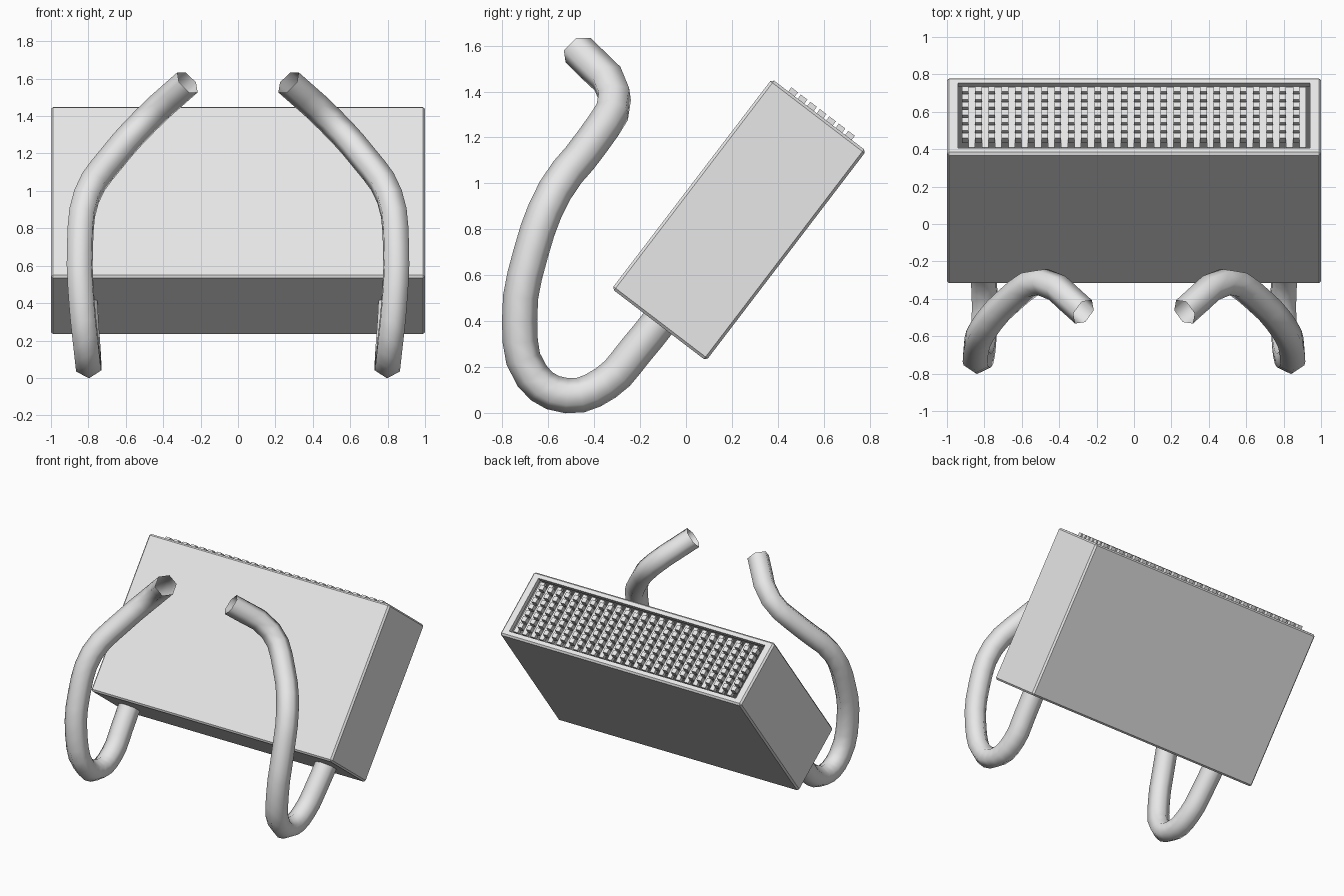
import bpy, bmesh
from mathutils import Matrix, Vector

if "Cube" in bpy.data.objects:
    bpy.data.objects.remove(bpy.data.objects["Cube"])

grey = bpy.data.materials.new("light_grey")
grey.use_nodes = True
grey.diffuse_color = (0.8, 0.8, 0.8, 1)
grey.node_tree.nodes["Principled BSDF"].inputs["Base Color"].default_value = (0.8, 0.8, 0.8, 1)

WIDTH, DEPTH, HEIGHT = 2.0, 0.517, 1.15
TOP = HEIGHT / 2
TILT = Matrix.Translation((0, 0.231, 0.841)) @ Matrix.Rotation(-0.652, 4, 'X')


def finish(name, bm):
    """Turn a bmesh into a tilted object."""
    mesh = bpy.data.meshes.new(name)
    bm.to_mesh(mesh)
    bm.free()
    obj = bpy.data.objects.new(name, mesh)
    bpy.context.collection.objects.link(obj)
    mesh.materials.append(grey)
    obj.matrix_world = TILT
    return obj


def add_box(bm, size, centre):
    matrix = Matrix.Translation(centre) @ Matrix.Diagonal((*size, 1))
    return bmesh.ops.create_cube(bm, size=1, matrix=matrix)


# Hollow case with chamfered edges and an open, lipped top
bm = bmesh.new()
add_box(bm, (WIDTH, DEPTH, HEIGHT), (0, 0, 0))
bmesh.ops.bevel(bm, geom=bm.edges[:], offset=0.012, segments=1, affect='EDGES')
top = max(bm.faces, key=lambda f: f.calc_center_median().z)
bmesh.ops.inset_region(bm, faces=[top], thickness=0.04)
for v in top.verts:
    v.co.x *= 0.98
lip = bmesh.ops.extrude_discrete_faces(bm, faces=[top])["faces"][0]
bmesh.ops.translate(bm, verts=lip.verts[:], vec=(0, 0, -0.035))
bmesh.ops.delete(bm, geom=[lip], context='FACES_ONLY')
finish("case", bm)

# Grille: long slats with short raised rungs in the gaps
COLUMNS, ROWS = 26, 7
pitch = 1.84 / COLUMNS
slats, rungs = bmesh.new(), bmesh.new()
for i in range(COLUMNS):
    x = (i - (COLUMNS - 1) / 2) * pitch
    add_box(slats, (pitch / 2, 0.41, 0.03), (x + pitch / 4, 0, TOP - 0.03))
    for j in range(ROWS):
        y = (j - (ROWS - 1) / 2) * 0.052 + 0.005
        add_box(rungs, (pitch / 2, 0.036, 0.045), (x - pitch / 4, y, TOP))
finish("grille_slats", slats)
finish("grille_rungs", rungs)

# Bent six-sided tube, open at the ends and mirrored to the other side
path = [(0.27, -0.47, 1.58), (0.49, -0.31, 1.38), (0.67, -0.41, 1.18),
        (0.81, -0.57, 0.97), (0.845, -0.675, 0.7), (0.835, -0.725, 0.4),
        (0.81, -0.67, 0.16), (0.80, -0.52, 0.075), (0.80, -0.35, 0.13),
        (0.81, -0.22, 0.27), (0.82, -0.06, 0.47)]
curve = bpy.data.curves.new("tube", 'CURVE')
curve.dimensions = '3D'
curve.bevel_depth = 0.077
curve.bevel_resolution = 1
curve.resolution_u = 3
spline = curve.splines.new('BEZIER')
spline.bezier_points.add(len(path) - 1)
for point, co in zip(spline.bezier_points, path):
    point.co = co
    point.handle_left_type = point.handle_right_type = 'AUTO'
tube = bpy.data.objects.new("tubes", curve)
bpy.context.collection.objects.link(tube)
bpy.ops.object.select_all(action='DESELECT')
tube.select_set(True)
bpy.context.view_layer.objects.active = tube
bpy.ops.object.convert(target='MESH')
tube = bpy.context.view_layer.objects.active
bm = bmesh.new()
bm.from_mesh(tube.data)
bmesh.ops.recalc_face_normals(bm, faces=bm.faces[:])
bm.to_mesh(tube.data)
bm.free()
tube.data.materials.clear()
tube.data.materials.append(grey)
bpy.ops.object.shade_smooth()
tube.modifiers.new("mirror", 'MIRROR')
